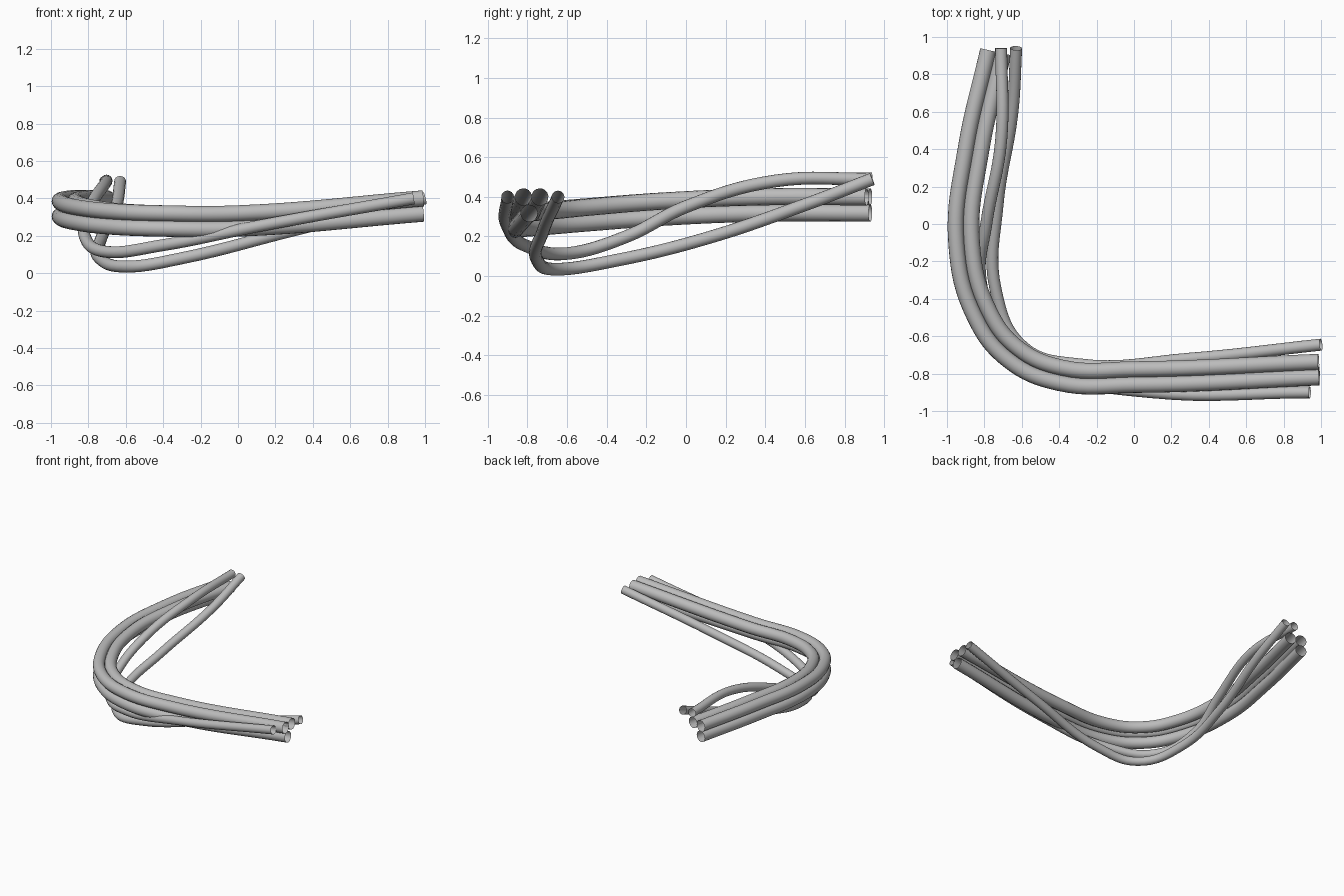
import bpy
from mathutils import Vector

cube = bpy.data.objects.get("Cube")
if cube:
    bpy.data.objects.remove(cube, do_unlink=True)

# One plain grey for every pipe
colour = (0.5, 0.5, 0.5, 1)
grey = bpy.data.materials.new("pipe_grey")
grey.use_nodes = True
grey.diffuse_color = colour
grey.node_tree.nodes["Principled BSDF"].inputs["Base Color"].default_value = colour


def pipe(name, path, radius):
    """Open round pipe swept along a smooth path."""
    curve = bpy.data.curves.new(name, "CURVE")
    curve.dimensions = "3D"
    curve.bevel_depth = radius
    curve.bevel_resolution = 6
    curve.resolution_u = 8
    curve.use_fill_caps = False
    spline = curve.splines.new("BEZIER")
    spline.bezier_points.add(len(path) - 1)
    for point, position in zip(spline.bezier_points, path):
        point.co = position
        point.handle_left_type = "AUTO"
        point.handle_right_type = "AUTO"
    curve.materials.append(grey)
    obj = bpy.data.objects.new(name, curve)
    bpy.context.collection.objects.link(obj)
    bpy.ops.object.select_all(action="DESELECT")
    obj.select_set(True)
    bpy.context.view_layer.objects.active = obj
    bpy.ops.object.convert(target="MESH")
    bpy.ops.object.shade_smooth_by_angle()


def beside(path, gap):
    """Parallel path, moved level towards the inside of the bend."""
    points = [Vector(p) for p in path]
    before = points[:1] + points[:-1]
    after = points[1:] + points[-1:]
    moved = []
    for point, start, end in zip(points, before, after):
        along = end - start
        inward = Vector((-along.y, along.x, 0)).normalized()
        moved.append(point + inward * gap)
    return moved


def below(path, drop, shift):
    """Path hung under another, drifting inwards along its front arm."""
    return [(x, y + shift * max(x, 0), z - drop) for x, y, z in path]


thick, thin = 0.043, 0.032

# Thick pipes: an outer pair, one above the other, and an inner one beside
outer = [(-0.78, 0.93, 0.4), (-0.9, 0.4, 0.4), (-0.95, -0.1, 0.38),
         (-0.85, -0.5, 0.35), (-0.67, -0.73, 0.33), (-0.4, -0.85, 0.32),
         (0, -0.86, 0.32), (0.99, -0.82, 0.4)]
pipe("outer_upper_pipe", outer, thick)
pipe("outer_lower_pipe", below(outer, drop=0.082, shift=0.03), thick)
pipe("inner_upper_pipe", beside(outer, gap=0.083), thick)

# Thin pipes: dip under the bundle at the bend and rise at both ends
front_path = [(-0.71, 0.94, 0.49), (-0.71, 0.45, 0.48), (-0.79, 0, 0.35),
              (-0.82, -0.3, 0.2), (-0.71, -0.59, 0.115), (-0.4, -0.8, 0.15),
              (0.1, -0.9, 0.25), (0.94, -0.9, 0.4)]
back_path = [(-0.63, 0.94, 0.49), (-0.65, 0.6, 0.36), (-0.73, 0.1, 0.19),
             (-0.74, -0.35, 0.08), (-0.59, -0.66, 0.035), (-0.3, -0.75, 0.08),
             (0.3, -0.72, 0.23), (1, -0.645, 0.4)]
pipe("front_thin_pipe", front_path, thin)
pipe("back_thin_pipe", back_path, thin)
